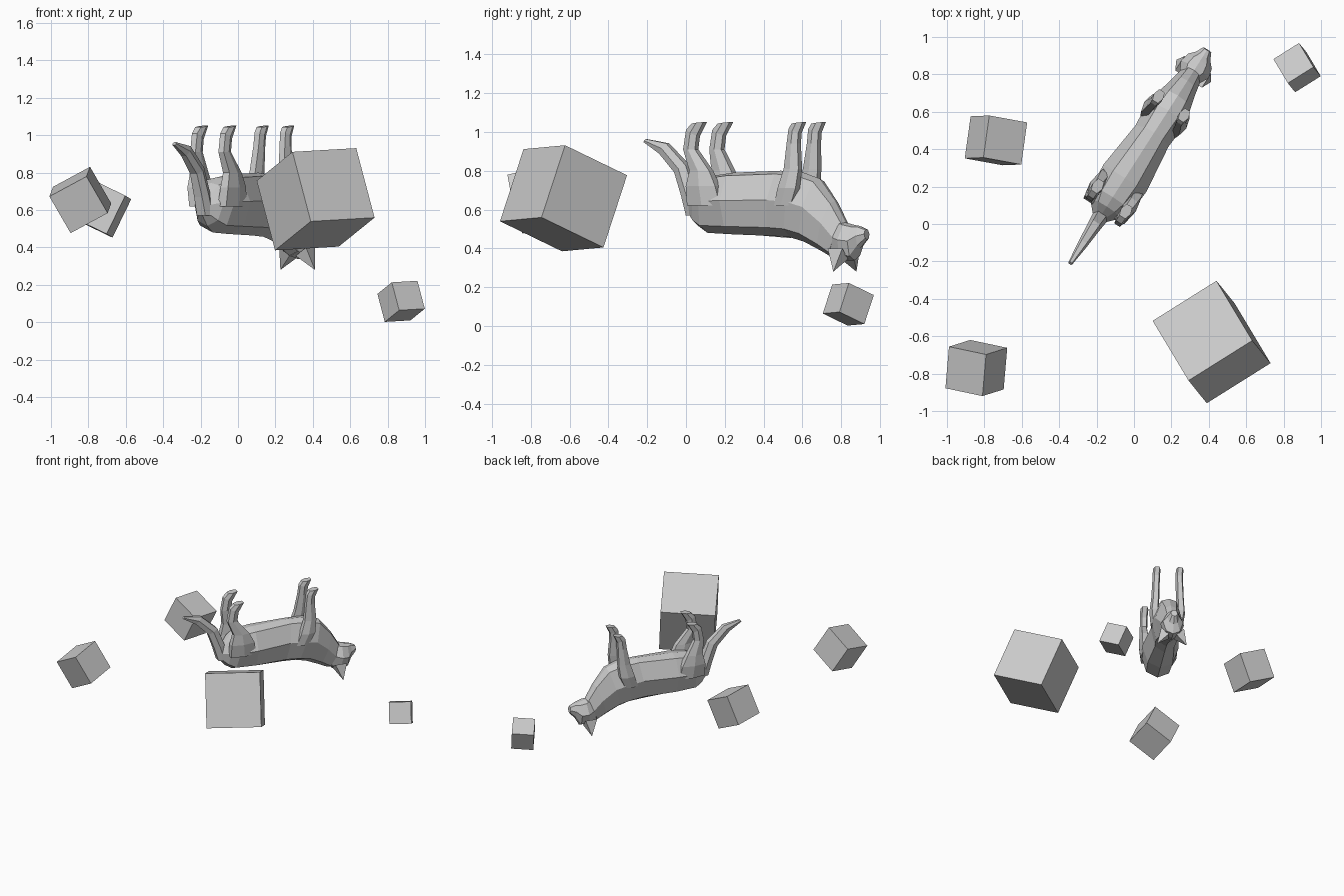
import bpy, bmesh
from mathutils import Vector, Matrix

if "Cube" in bpy.data.objects:
    bpy.data.objects.remove(bpy.data.objects["Cube"])

# Animal frame: s runs along the body to the head, v to its side, z up
U = Vector((0.54, 0.842, 0))
V = Vector((0.842, -0.54, 0))


def place(s, v, z):
    return U * s + V * (v - 0.173) + Vector((0, 0, z))


def make(name, verts, faces):
    bm = bmesh.new()
    bv = [bm.verts.new(p) for p in verts]
    for f in faces:
        bm.faces.new([bv[i] for i in f])
    bmesh.ops.recalc_face_normals(bm, faces=bm.faces)
    me = bpy.data.meshes.new(name)
    bm.to_mesh(me)
    bm.free()
    ob = bpy.data.objects.new(name, me)
    bpy.context.collection.objects.link(ob)
    return ob


def loft(name, rings):
    n = len(rings[0])
    verts = [place(*p) for r in rings for p in r]
    faces = [(k * n + i, k * n + (i + 1) % n, (k + 1) * n + (i + 1) % n, (k + 1) * n + i)
             for k in range(len(rings) - 1) for i in range(n)]
    faces += [tuple(range(n)), tuple(range(len(verts) - n, len(verts)))]
    return make(name, verts, faces)


def torso_ring(s0, z0, s1, z1, w):
    # from the belly point (s0, z0) to the back point (s1, z1), half width w
    shape = [(0, 0), (.55, .05), (1, .45), (.68, .87), (0, 1), (-.68, .87), (-1, .45), (-.55, .05)]
    return [(s0 + (s1 - s0) * t, a * w, z0 + (z1 - z0) * t) for a, t in shape]


def limb_ring(s, v, z, hl, hw, tilt=0):
    # hexagon with half length hl along s, half width hw, tilted towards z
    shape = [(1, .6), (0, 1), (-1, .6), (-1, -.6), (0, -1), (1, -.6)]
    return [(s + a * hl, v + b * hw, z + a * tilt) for a, b in shape]


# Body and neck, belly up
loft("body", [torso_ring(*r) for r in [
    (-.065, .67, -.085, .575, .04),
    (.0, .745, -.035, .515, .095),
    (.06, .775, .02, .48, .125),
    (.18, .79, .18, .472, .136),
    (.47, .80, .42, .464, .105),
    (.61, .79, .525, .457, .115),
    (.705, .76, .61, .435, .10),
    (.80, .645, .71, .39, .075),
    (.865, .535, .78, .355, .062)]])

# Head with short muzzle
loft("head", [torso_ring(*r) for r in [
    (.84, .54, .79, .355, .06),
    (.88, .53, .86, .338, .088),
    (.925, .52, .92, .338, .075),
    (.955, .515, .955, .40, .045),
    (.993, .498, .997, .445, .026)]])

# Ears
for side, label in ((1, "right"), (-1, "left")):
    base = [(.81, .085, .40), (.81, .02, .355), (.90, .03, .345), (.90, .085, .40)]
    pts = [place(s, v * side, z) for s, v, z in base + [(.861, .11, .28)]]
    make(label + "_ear", pts, [(0, 1, 4), (1, 2, 4), (2, 3, 4), (3, 0, 4), (0, 1, 2, 3)])

# Tail
loft("tail", [limb_ring(*r) for r in [
    (-.05, 0, .57, .045, .045),
    (-.085, 0, .68, .04, .042, .01),
    (-.135, 0, .81, .035, .036, .018),
    (-.245, 0, .915, .022, .026, .026),
    (-.36, 0, .955, .006, .012, .008)]])

# Legs in the air: s, v, z, half length, half width, tilt
front = [(.545, .085, .62, .05, .035),
         (.58, .098, .71, .055, .035),
         (.602, .092, .81, .045, .03),
         (.61, .087, .94, .033, .028),
         (.617, .085, 1.005, .03, .028, -.01),
         (.64, .085, 1.047, .034, .028, .004)]
hind = [(.07, .09, .62, .10, .045),
        (.06, .105, .72, .09, .04),
        (.05, .105, .80, .06, .034),
        (-.002, .10, .91, .036, .028),
        (.012, .10, .995, .032, .028, -.015),
        (.05, .10, 1.047, .036, .03, .004)]
for name, path, shift in (("front", front, .006), ("hind", hind, .016)):
    for side, label in ((1, "right"), (-1, "left")):
        loft(f"{label}_{name}_leg", [
            limb_ring(r[0] - side * shift * (i > 2), r[1] * side, *r[2:])
            for i, r in enumerate(path)])


# Floating cubes: centre, side, two edge directions
def cube(name, centre, size, a, b):
    a = Vector(a).normalized()
    b = Vector(b)
    b = (b - a * b.dot(a)).normalized()
    rot = Matrix((a, b, a.cross(b))).transposed()
    bpy.ops.mesh.primitive_cube_add(size=size)
    ob = bpy.context.object
    ob.name = name
    ob.matrix_world = Matrix.Translation(centre) @ rot.to_4x4()


tilt_a, tilt_b = (.341, .214, .02), (-.097, .123, .374)
cube("large_cube", (.415, -.631, .658), .403, tilt_a, tilt_b)
cube("small_cube", (.872, .836, .112), .162, tilt_a, tilt_b)
cube("front_left_cube", (-.843, -.77, .654), .229, (-.198, .042, -.107), (.107, .037, -.199))
cube("back_left_cube", (-.738, .447, .614), .228, (.203, -.037, -.098), (-.094, -.005, -.206))
